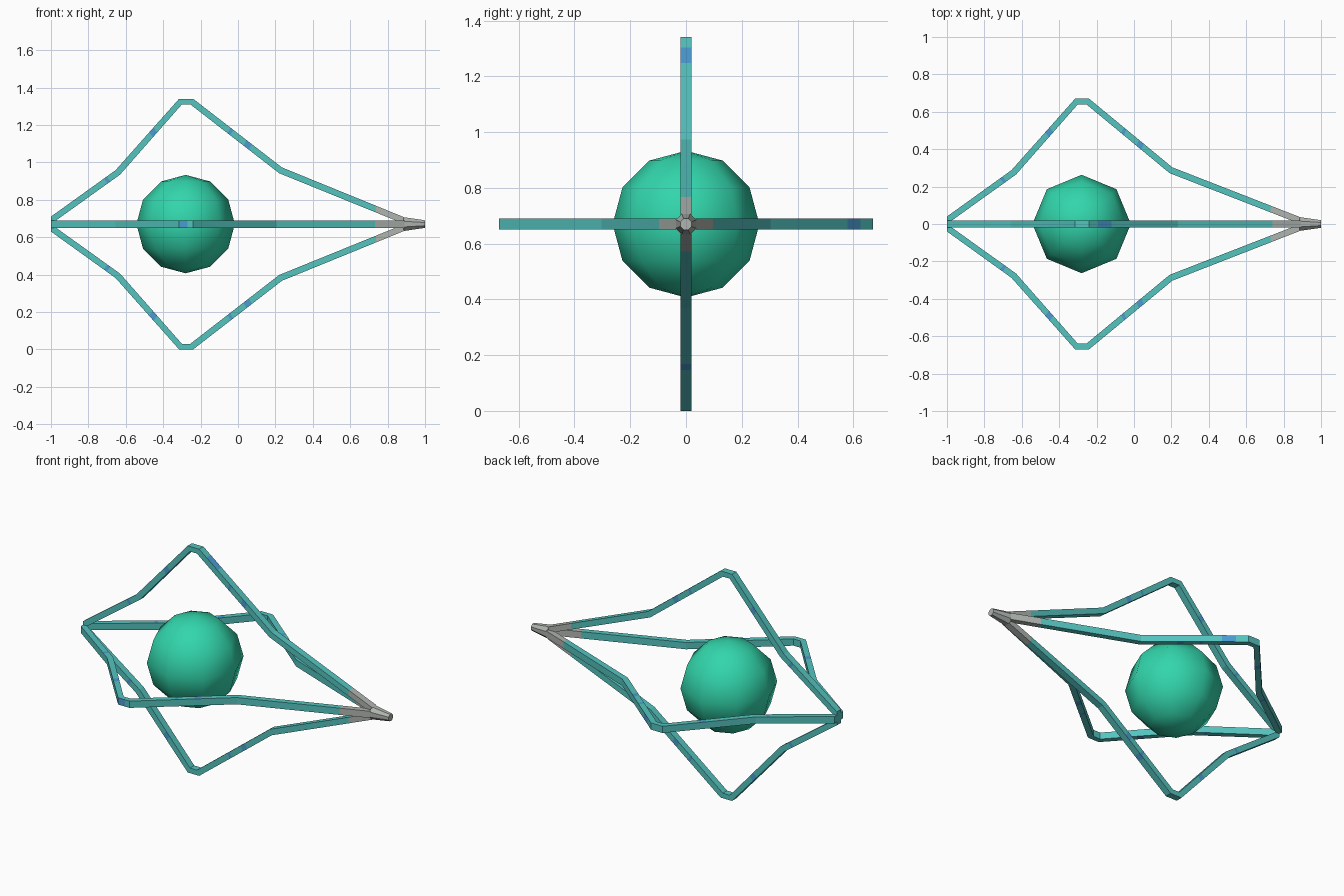
import bpy, bmesh, math
from mathutils import Matrix, Vector

if "Cube" in bpy.data.objects:
    bpy.data.objects.remove(bpy.data.objects["Cube"])

MID = 0.67          # height of the long axis
HALF = 0.02         # half width of each bar


def material(name, rgb):
    m = bpy.data.materials.new(name)
    m.use_nodes = True
    m.diffuse_color = (*rgb, 1)
    node = m.node_tree.nodes["Principled BSDF"]
    node.inputs["Base Color"].default_value = (*rgb, 1)
    node.inputs["Roughness"].default_value = 0.7
    return m


teal = material("teal", (0.09, 0.55, 0.52))
blue = material("fleck blue", (0.07, 0.33, 0.65))
grey = material("tip grey", (0.43, 0.46, 0.43))
green = material("orb green", (0.032, 0.67, 0.41))


def finish(bm, name, mats):
    bmesh.ops.recalc_face_normals(bm, faces=bm.faces)
    mesh = bpy.data.meshes.new(name)
    bm.to_mesh(mesh)
    bm.free()
    obj = bpy.data.objects.new(name, mesh)
    bpy.context.collection.objects.link(obj)
    for m in mats:
        mesh.materials.append(m)
    return obj


def along(points, t):
    """Point at a fractional joint number."""
    i = min(int(t), len(points) - 2)
    return Vector(points[i]).lerp(Vector(points[i + 1]), t - i)


GREY_START = 4.77
SIDE_FLECKS = [(0.82, 0.86), (1.53, 1.6), (3.42, 3.45), (3.6, 3.66)]


def arm(name, angle, knee, outer_fleck):
    # Outer and inner edges as (distance along axis, distance from axis)
    outer = [(-1, 0.04), (-0.655, 0.288), (-0.315, 0.67),
             (-0.24, 0.67), (knee + 0.01, 0.303), (0.89, 0.036)]
    inner = [(-1, 0), (-0.63, 0.265), (-0.3, 0.64),
             (-0.255, 0.64), (knee - 0.005, 0.272), (0.89, 0)]
    flecks = SIDE_FLECKS + [outer_fleck]
    stops = sorted({*map(float, range(6)), GREY_START,
                    *(t for f in flecks for t in f)})
    bm = bmesh.new()
    rings = []
    for t in stops:
        o, i = along(outer, t), along(inner, t)
        rings.append([bm.verts.new((p.x, y, p.y)) for p, y in
                      ((o, -HALF), (o, HALF), (i, HALF), (i, -HALF))])
    for n, (a, b) in enumerate(zip(rings, rings[1:])):
        mid = (stops[n] + stops[n + 1]) / 2
        for k in range(4):      # outer, side, inner, side
            j = (k + 1) % 4
            f = bm.faces.new((a[k], a[j], b[j], b[k]))
            spots = [outer_fleck] if k == 0 else SIDE_FLECKS if k != 2 else []
            if mid > GREY_START:
                f.material_index = 2
            elif any(s < mid < e for s, e in spots):
                f.material_index = 1
    bm.faces.new(rings[0])
    f = bm.faces.new(rings[-1])
    f.material_index = 2
    bm.transform(Matrix.Translation((0, 0, MID)) @ Matrix.Rotation(angle, 4, 'X'))
    finish(bm, name, [teal, blue, grey])


# Four bent bars around the long axis
arm("top_arm", 0, 0.225, (3.1, 3.25))
arm("front_arm", math.pi / 2, 0.195, (2.0, 2.6))
arm("bottom_arm", math.pi, 0.225, (3.4, 3.46))
arm("back_arm", -math.pi / 2, 0.195, (3.12, 3.25))

# Eight-sided tapered tip
bm = bmesh.new()
bmesh.ops.create_cone(bm, cap_ends=True, segments=8, radius1=0.04,
                      radius2=0.022, depth=0.115)
bm.transform(Matrix.Translation((0.9425, 0, MID))
             @ Matrix.Rotation(math.pi / 2, 4, 'Y')
             @ Matrix.Rotation(math.pi / 8, 4, 'Z'))
finish(bm, "tip", [grey])

# Central orb
bm = bmesh.new()
bmesh.ops.create_uvsphere(bm, u_segments=8, v_segments=6, radius=0.263)
bm.transform(Matrix.Translation((-0.28, 0, MID)))
for f in bm.faces:
    f.smooth = True
finish(bm, "orb", [green])
